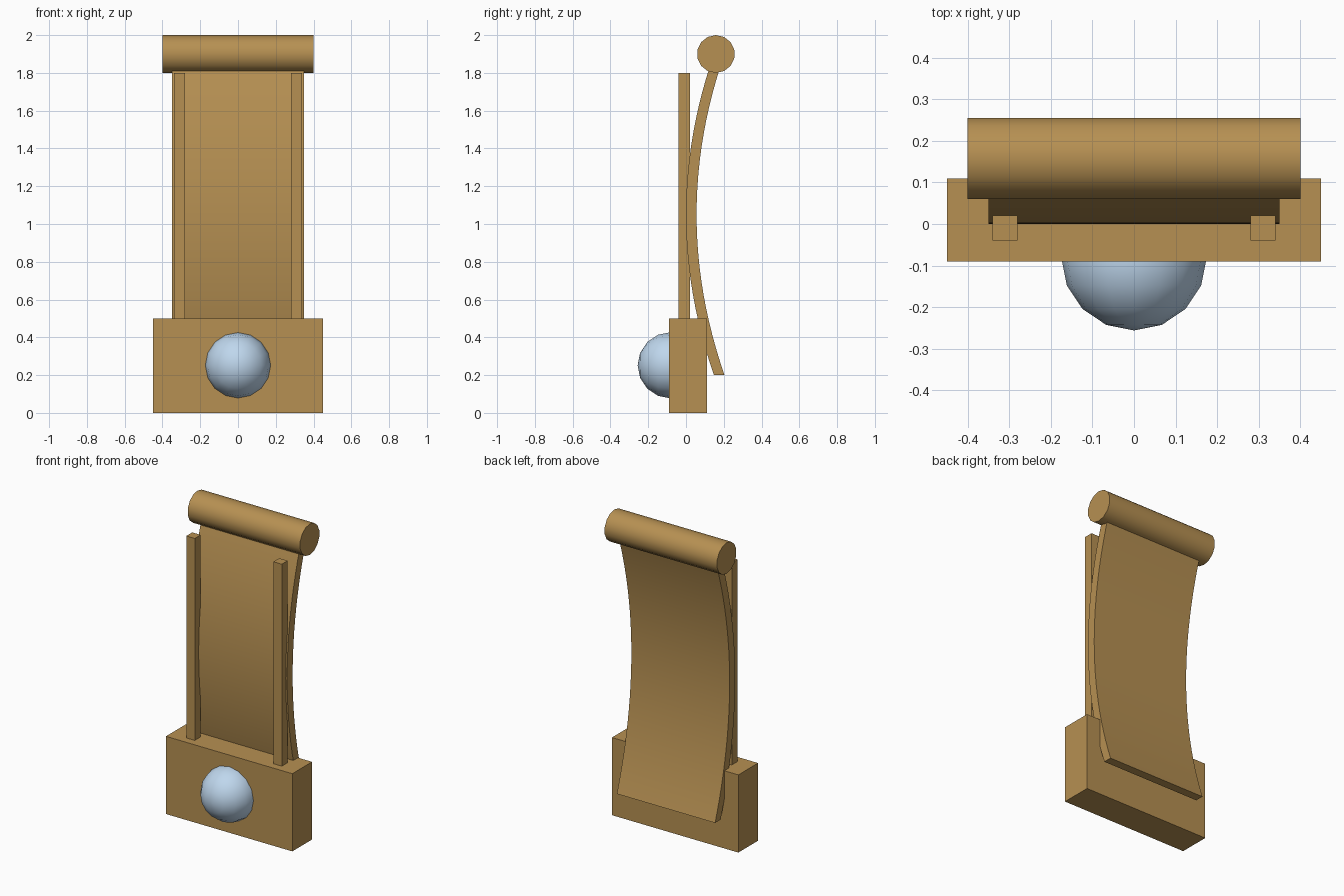
import bpy
import bmesh
import math
from mathutils import Matrix

default_cube = bpy.data.objects.get("Cube")
if default_cube:
    bpy.data.objects.remove(default_cube, do_unlink=True)


def make_material(name, rgb):
    mat = bpy.data.materials.new(name)
    mat.use_nodes = True
    color = (*rgb, 1.0)
    mat.diffuse_color = color
    mat.node_tree.nodes["Principled BSDF"].inputs["Base Color"].default_value = color
    return mat


def finish(name, bm, mat, smooth=False):
    bmesh.ops.recalc_face_normals(bm, faces=bm.faces)
    mesh = bpy.data.meshes.new(name)
    bm.to_mesh(mesh)
    bm.free()
    mesh.materials.append(mat)
    obj = bpy.data.objects.new(name, mesh)
    bpy.context.collection.objects.link(obj)
    if smooth:
        bpy.ops.object.select_all(action="DESELECT")
        obj.select_set(True)
        bpy.context.view_layer.objects.active = obj
        bpy.ops.object.shade_smooth_by_angle(angle=math.radians(40))
    return obj


def box(name, center, size, mat):
    bm = bmesh.new()
    matrix = Matrix.Translation(center) @ Matrix.Diagonal((*size, 1.0))
    bmesh.ops.create_cube(bm, size=1.0, matrix=matrix)
    return finish(name, bm, mat)


wood = make_material("warm_wood", (0.47, 0.28, 0.085))
pale_blue = make_material("pale_blue", (0.52, 0.68, 0.85))

# Base block and the two upright posts sunk into it
box("base", (0, 0.01, 0.25), (0.9, 0.2, 0.5), wood)
for side, label in ((1, "left"), (-1, "right")):
    box(f"{label}_post", (side * 0.31, -0.01, 1.1), (0.06, 0.06, 1.4), wood)

# Bowed back panel: a curved side profile extruded across the width
BOTTOM, TOP, BOW, THICKNESS, STEPS = 0.2, 1.9, 0.148, 0.056, 24
middle, half = (BOTTOM + TOP) / 2, (TOP - BOTTOM) / 2
front_edge = []
for i in range(STEPS + 1):
    t = 2 * i / STEPS - 1
    front_edge.append((BOW * t * t, middle + half * t))
back_edge = [(y + THICKNESS, z) for y, z in reversed(front_edge)]
bm = bmesh.new()
profile = bm.faces.new([bm.verts.new((-0.35, y, z)) for y, z in front_edge + back_edge])
extruded = bmesh.ops.extrude_face_region(bm, geom=[profile])["geom"]
bmesh.ops.translate(bm, vec=(0.7, 0, 0),
                    verts=[v for v in extruded if isinstance(v, bmesh.types.BMVert)])
finish("curved_back_panel", bm, wood, smooth=True)

# Roller along the top, with a corner pointing straight up
bm = bmesh.new()
matrix = Matrix.Translation((0, 0.158, 1.9)) @ Matrix.Rotation(math.pi / 2, 4, "Y")
bmesh.ops.create_cone(bm, cap_ends=True, segments=14, radius1=0.1, radius2=0.1,
                      depth=0.8, matrix=matrix)
for v in bm.verts:
    v.co.z = min(max(v.co.z, 1.8), 2.0)
roller = finish("top_roller", bm, wood, smooth=True)
if max(v.co.z for v in roller.data.vertices) < 1.999:
    turn = Matrix.Translation((0, 0.158, 1.9)) @ Matrix.Rotation(math.pi / 2, 4, "X")
    roller.data.transform(turn @ Matrix.Translation((0, -0.158, -1.9)))

# Round ball set in the front of the base, its pole facing forward
bm = bmesh.new()
matrix = Matrix.Translation((0, -0.081, 0.252)) @ Matrix.Rotation(math.pi / 2, 4, "X")
bmesh.ops.create_uvsphere(bm, u_segments=16, v_segments=8, radius=0.175, matrix=matrix)
finish("front_ball", bm, pale_blue, smooth=True)
